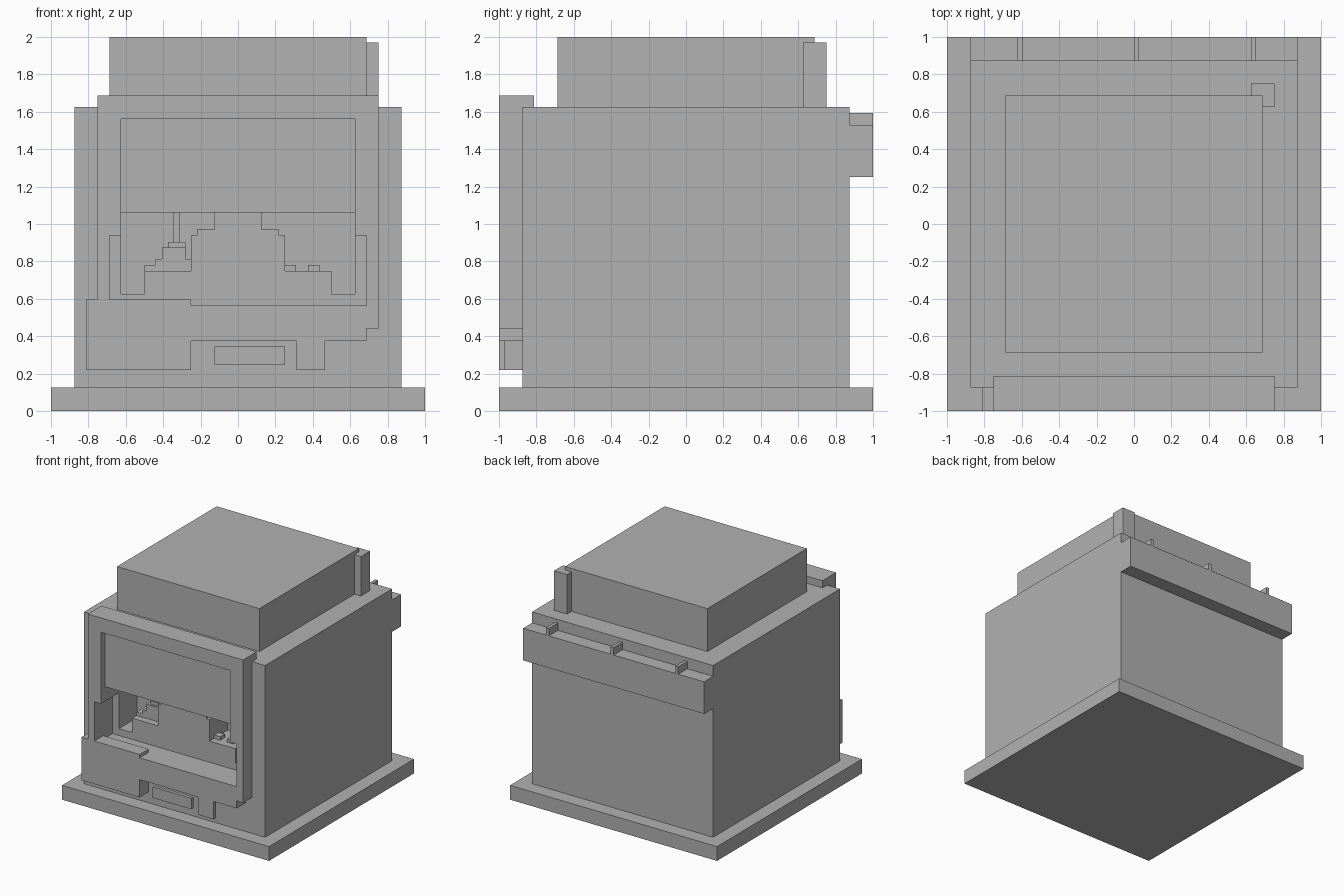
import bpy, bmesh

mat = bpy.data.materials.new("plain_grey")
mat.diffuse_color = (0.445, 0.445, 0.445, 1)


def prism(name, pts, y0, y1):
    """Extrude a front-view (x, z) profile from y0 back to y1."""
    bm = bmesh.new()
    face = bm.faces.new([bm.verts.new((x, y0, z)) for x, z in pts])
    ext = bmesh.ops.extrude_face_region(bm, geom=[face])
    verts = [g for g in ext["geom"] if isinstance(g, bmesh.types.BMVert)]
    bmesh.ops.translate(bm, verts=verts, vec=(0, y1 - y0, 0))
    bmesh.ops.recalc_face_normals(bm, faces=bm.faces)
    me = bpy.data.meshes.new(name)
    bm.to_mesh(me)
    bm.free()
    me.materials.append(mat)
    ob = bpy.data.objects.new(name, me)
    bpy.context.collection.objects.link(ob)
    return ob


def box(name, x0, x1, y0, y1, z0, z1):
    return prism(name, [(x0, z0), (x1, z0), (x1, z1), (x0, z1)], y0, y1)


def cut(ob, cutter):
    """Subtract the cutter and remove it."""
    mod = ob.modifiers.new("cut", 'BOOLEAN')
    mod.operation = 'DIFFERENCE'
    mod.solver = 'EXACT'
    mod.object = cutter
    bpy.context.view_layer.objects.active = ob
    bpy.ops.object.modifier_apply(modifier=mod.name)
    bpy.data.objects.remove(cutter)


def mirrored(half):
    """Close a left half profile with its mirror image."""
    return half + [(-x, z) for x, z in reversed(half)]


# Main cabinet with a front recess and a deeper inner chamber
box("base_plate", -1, 1, -1, 1, 0, 0.125)
body = box("cabinet", -0.875, 0.875, -0.875, 0.875, 0.125, 1.625)
opening = [(-0.6875, 0.565), (-0.6875, 0.9375), (-0.625, 0.9375), (-0.625, 1.5625)]
cut(body, prism("recess_cutter", mirrored(opening), -0.95, -0.75))
cut(body, box("chamber_cutter", -0.625, 0.625, -0.8, -0.5, 0.625, 1.5))

# Roof block and corner post
box("roof_block", -0.6875, 0.6875, -0.6875, 0.6875, 1.625, 2)
box("corner_post", 0.625, 0.75, 0.625, 0.75, 1.625, 1.97)

# Front frame, cut through by the opening
frame = prism("front_frame", [
    (-0.75, 1.6875), (-0.75, 0.595), (-0.8125, 0.595), (-0.8125, 0.22),
    (-0.25, 0.22), (-0.25, 0.375), (0.6875, 0.375), (0.6875, 0.44),
    (0.75, 0.44), (0.75, 1.6875)], -1, -0.875)
cut(frame, prism("opening_cutter", [
    (-0.6875, 0.595), (-0.25, 0.595), (-0.25, 0.565), (0.6875, 0.565),
    (0.6875, 0.9375), (0.625, 0.9375), (0.625, 1.5625), (-0.625, 1.5625),
    (-0.625, 0.9375), (-0.6875, 0.9375)], -1.1, -0.8))
box("frame_cap", -0.75, 0.75, -0.875, -0.8125, 1.625, 1.6875)
box("upper_panel", -0.625, 0.625, -0.94, -0.875, 1.0625, 1.5625)
box("hanging_tab", 0.3125, 0.465, -1, -0.97, 0.22, 0.375)
box("lower_plate", -0.125, 0.25, -1, -0.97, 0.25, 0.345)

# Inner chamber: floor, stepped pillar and small contents
box("chamber_floor", -0.5, 0.5, -0.75, -0.5, 0.625, 0.75)
prism("stepped_pillar", mirrored([
    (-0.25, 0.75), (-0.25, 0.9375), (-0.22, 0.9375), (-0.22, 0.97),
    (-0.125, 0.97), (-0.125, 1.5)]), -0.75, -0.5)
prism("stepped_mound", [
    (-0.5, 0.75), (-0.5, 0.78), (-0.44, 0.78), (-0.44, 0.8125),
    (-0.405, 0.8125), (-0.405, 0.875), (-0.28, 0.875), (-0.28, 0.8125),
    (-0.25, 0.8125), (-0.25, 0.75)], -0.6875, -0.5625)
box("mound_cap", -0.375, -0.28, -0.67, -0.58, 0.875, 0.905)
box("hanging_rod", -0.345, -0.3125, -0.64, -0.61, 0.905, 1.5)
for i, x in enumerate((0.25, 0.375)):
    box(f"small_block_{i + 1}", x, x + 0.06, -0.6875, -0.625, 0.75, 0.78)

# Rear ledge with three ribs
box("rear_ledge", -0.875, 0.875, 0.875, 1, 1.25, 1.53)
for i, x in enumerate((-0.625, 0, 0.625)):
    box(f"ledge_rib_{i + 1}", x, x + 0.028, 0.875, 1, 1.53, 1.594)
